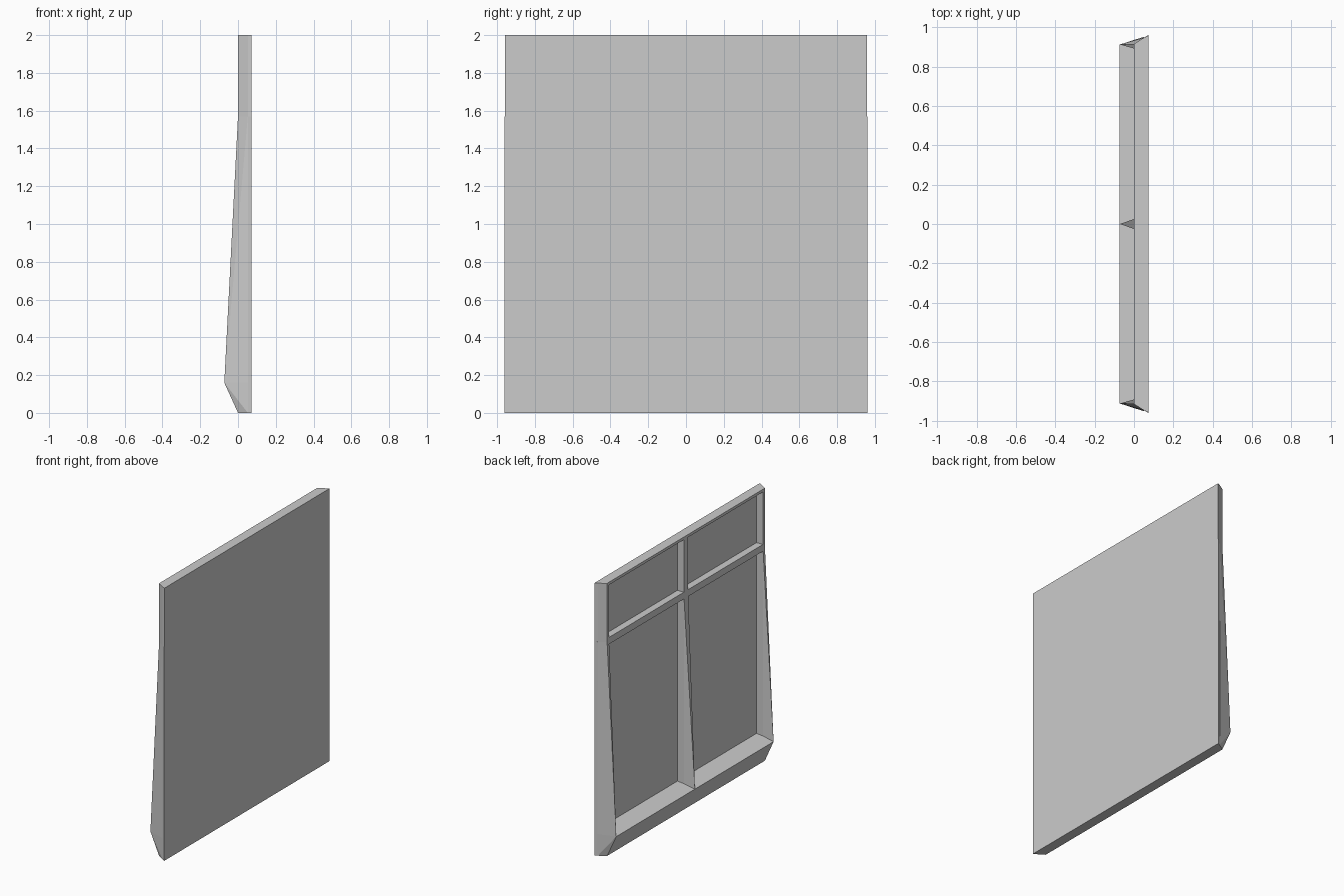
import bpy, bmesh

if "Cube" in bpy.data.objects:
    bpy.data.objects.remove(bpy.data.objects["Cube"])

XF, XP, XR, XA = 0.0725, 0.052, 0.0, -0.0725  # flat face, pane, rear face, ridge
ZS, ZA, ZT = 1.57, 0.16, 2.0                  # panel split, ridge height, top
YI, YR, YE = 0.892, 0.915, 0.948              # post inner, rear outer, pane edge
SILL = 0.19


def hull(name, pts, mirror=False):
    """Convex solid through a few corner points, optionally mirrored in y."""
    bm = bmesh.new()
    for p in pts:
        bm.verts.new(p)
    res = bmesh.ops.convex_hull(bm, input=bm.verts[:])
    loose = [v for v in bm.verts if not v.link_faces]
    bmesh.ops.delete(bm, geom=loose, context='VERTS')
    bmesh.ops.dissolve_limit(bm, angle_limit=0.01, verts=bm.verts[:], edges=bm.edges[:])
    bmesh.ops.recalc_face_normals(bm, faces=bm.faces[:])
    me = bpy.data.meshes.new(name)
    bm.to_mesh(me)
    bm.free()
    ob = bpy.data.objects.new(name, me)
    bpy.context.collection.objects.link(ob)
    if mirror:
        m = ob.modifiers.new("Mirror", 'MIRROR')
        m.use_axis = (False, True, False)
        m.use_mirror_merge = False
    return ob


def extrude_y(profile, y0, y1):
    """Sweep (x, z) points between two y positions."""
    return [(x, y, z) for x, z in profile for y in (y0, y1)]


def extrude_z(profile, z0, z1):
    """Sweep (x, y) points between two heights."""
    return [(x, y, z) for x, y in profile for z in (z0, z1)]


# Flat panels with slanted ends
def panel(name, y, z0, z1):
    hull(name, extrude_z([(XF, y), (XF, -y), (XP, YE), (XP, -YE)], z0, z1))


panel("lower_panel", 0.96, 0, ZS)
panel("upper_panel", 0.957, ZS, ZT)

# Side posts: straight above, swelling to a ridge below
post = [(XP, YE), (XR, YR), (XR, YI), (XP, YI)]
hull("upper_side_post", extrude_z(post, ZS, ZT), True)
hull("lower_side_post", extrude_z(post, 0, ZS) +
     [(XA, 0.912, ZA), (XP, 0.952, ZA)], True)

# Centre post: square above, tapered ridge below
bar = [(XP, 0.025), (XP, -0.025), (XR, 0.025), (XR, -0.025)]
hull("upper_centre_post", extrude_z(bar, ZS, ZT - 0.02))
hull("lower_centre_post", extrude_z(bar, SILL, ZS) +
     [(XR, 0, ZS), (XA, 0, ZA)])

# Sill with a sloping underside
sill = [(XP, 0), (XP, SILL + 0.005), (XR, SILL), (XR, 0)]
hull("sill", extrude_y(sill, -YI, YI) +
     [(XA, 0.912, ZA), (XA, -0.912, ZA)])

# Cross rails
for name, z0, z1 in (("middle_rail", ZS - 0.025, ZS + 0.025),
                     ("top_rail", ZT - 0.02, ZT)):
    hull(name, extrude_y([(XP, z0), (XP, z1), (XR, z0), (XR, z1)], -YI, YI))
